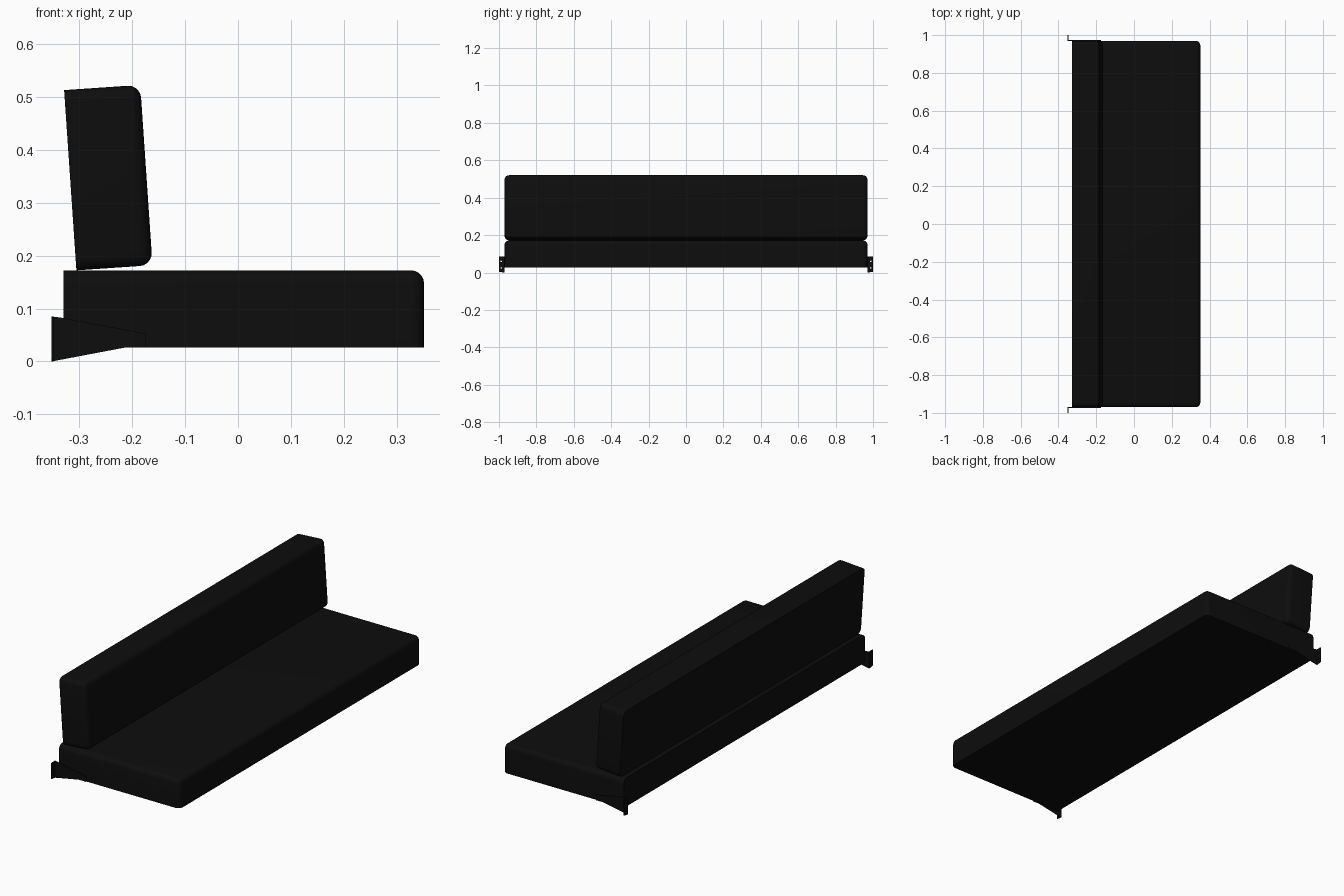
import bpy, bmesh, math
from mathutils import Matrix

cube = bpy.data.objects.get("Cube")
if cube:
    bpy.data.objects.remove(cube, do_unlink=True)


def material(name, colour, rough):
    m = bpy.data.materials.new(name)
    m.use_nodes = True
    m.diffuse_color = (*colour, 1)
    b = m.node_tree.nodes["Principled BSDF"]
    b.inputs["Base Color"].default_value = (*colour, 1)
    b.inputs["Roughness"].default_value = rough
    return m


black = material("black_upholstery", (0.004, 0.004, 0.004), 0.8)


def make_object(name, bm):
    bmesh.ops.recalc_face_normals(bm, faces=bm.faces)
    mesh = bpy.data.meshes.new(name)
    bm.to_mesh(mesh)
    bm.free()
    ob = bpy.data.objects.new(name, mesh)
    bpy.context.collection.objects.link(ob)
    mesh.materials.append(black)
    return ob


def smooth(ob):
    bpy.ops.object.select_all(action='DESELECT')
    ob.select_set(True)
    bpy.context.view_layer.objects.active = ob
    bpy.ops.object.shade_smooth_by_angle(angle=math.radians(35))


def cushion(name, depth, height, half_length, radius, flat_bottom):
    """Padded block from the origin; the back face stays sharp."""
    bm = bmesh.new()
    bmesh.ops.create_cube(bm, size=1)
    for v in bm.verts:
        v.co.x = (v.co.x + 0.5) * depth
        v.co.y *= 2 * half_length
        v.co.z = (v.co.z + 0.5) * height

    def rounded(e):
        a, b = (v.co for v in e.verts)
        on_back = max(a.x, b.x) < 0.001
        on_base = max(a.z, b.z) < 0.001
        return not on_back and not (flat_bottom and on_base)

    bmesh.ops.bevel(bm, geom=[e for e in bm.edges if rounded(e)], offset=radius,
                    segments=5, profile=0.5, affect='EDGES')
    ob = make_object(name, bm)
    smooth(ob)
    return ob


# Seat and leaning backrest
seat = cushion("seat", 0.68, 0.146, 0.97, 0.024, True)
seat.location = (-0.329, 0, 0.026)
back = cushion("backrest", 0.144, 0.341, 0.97, 0.024, False)
back.location = (-0.305, 0, 0.172)
back.rotation_euler.y = math.radians(-3.9)


def prism(bm, points, offset):
    """Extrude a flat outline by an offset."""
    face = bm.faces.new([bm.verts.new(p) for p in points])
    ext = bmesh.ops.extrude_face_region(bm, geom=[face])
    bmesh.ops.translate(bm, vec=offset,
                        verts=[v for v in ext["geom"] if isinstance(v, bmesh.types.BMVert)])


# Screw holes shared by the wall flanges
bm = bmesh.new()
for z in (0.025, 0.06):
    for side in (-1, 1):
        bmesh.ops.create_cone(
            bm, cap_ends=True, segments=12, radius1=0.004, radius2=0.004, depth=0.05,
            matrix=Matrix.Translation((-0.35, side * 0.988, z)) @ Matrix.Rotation(math.pi / 2, 4, 'Y'))
holes = make_object("screw_hole_cutter", bm)
holes.hide_render = True
holes.hide_viewport = True

# Tapered side brackets with wall flanges
outline = [(-0.352, 0), (-0.352, 0.085), (-0.335, 0.083), (-0.175, 0.053),
           (-0.175, 0.026), (-0.215, 0.026)]
for name, side in (("right_bracket", -1), ("left_bracket", 1)):
    bm = bmesh.new()
    prism(bm, [(x, side * 0.97, z) for x, z in outline], (0, side * 0.004, 0))
    make_object(name + "_arm", bm)
    bm = bmesh.new()
    prism(bm, [(-0.352, side * y, z) for y, z in
               ((0.972, 0), (1, 0.004), (1, 0.085), (0.972, 0.085))], (0.004, 0, 0))
    flange = make_object(name + "_flange", bm)
    cut = flange.modifiers.new("screw_holes", 'BOOLEAN')
    cut.operation = 'DIFFERENCE'
    cut.solver = 'EXACT'
    cut.object = holes
